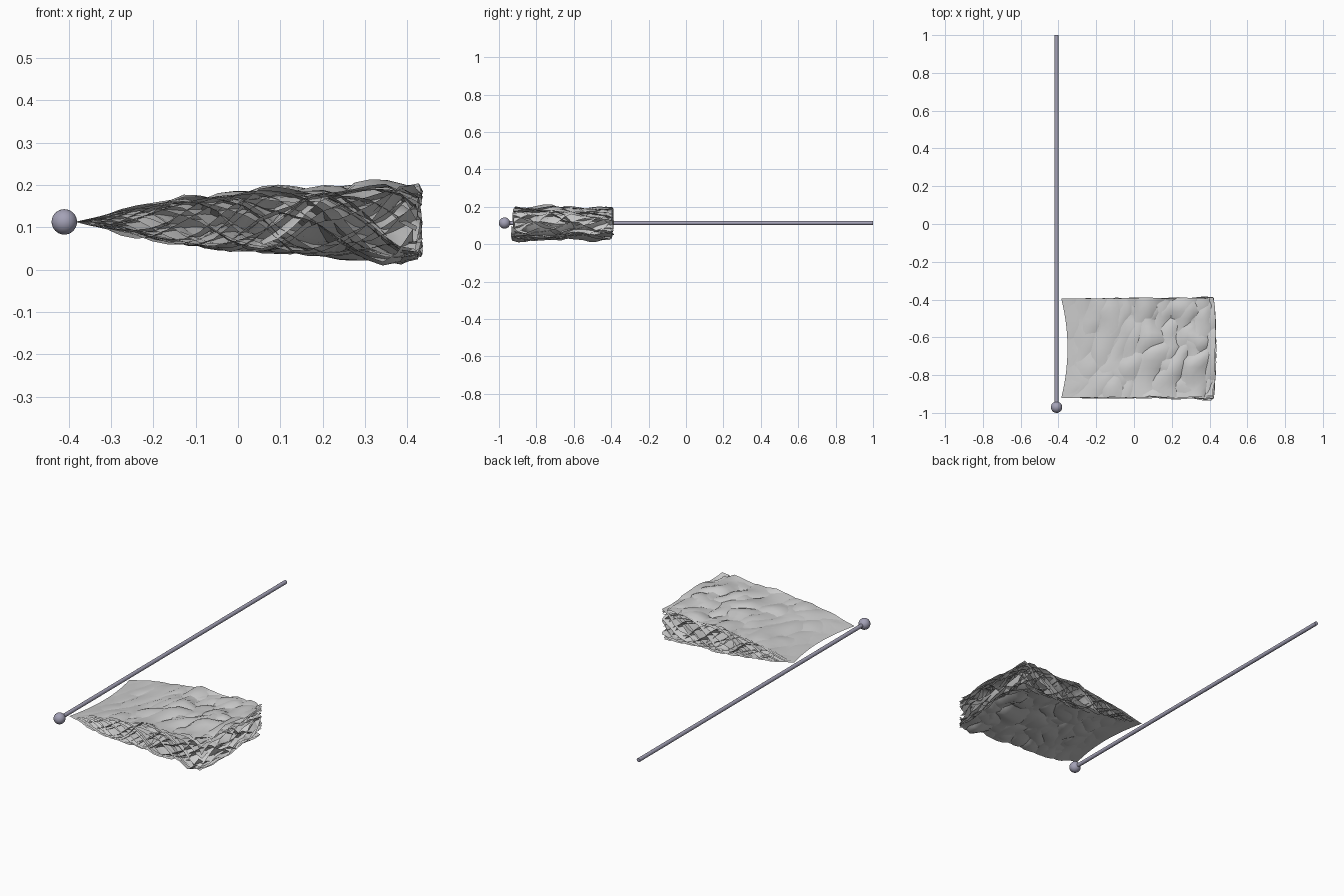
import bpy, bmesh, math
from mathutils import Vector, noise

if "Cube" in bpy.data.objects:
    bpy.data.objects.remove(bpy.data.objects["Cube"])

POLE_X, MID_Z = -0.41, 0.113
X0, X1, Y0, Y1 = -0.385, 0.425, -0.92, -0.395
LAYERS, NX, NY = 16, 22, 14


def envelope(u):
    # half height of the flutter, growing away from the pole
    pts = [(0, 0), (0.12, 0.024), (0.25, 0.048), (0.45, 0.07), (0.75, 0.08), (0.95, 0.095), (1, 0.085)]
    for (a, p), (b, q) in zip(pts, pts[1:]):
        if u <= b:
            return p + (q - p) * (u - a) / (b - a)
    return pts[-1][1]


def wave_point(u, v, k):
    phase = 2 * math.pi * k / LAYERS
    bow = 1 - (2 * v - 1) ** 2
    seed = Vector((u * 5, v * 4, k * 7.31))
    n = noise.noise(seed)
    m = noise.noise(seed + Vector((31.7, 12.1, 5.5)))
    # wave crests lean slightly across the cloth
    h = math.sin(2 * math.pi * (1.3 * u - 0.28 * v) - phase + 0.9 * n)
    x = X0 + (X1 - X0) * u + bow * (0.033 * (1 - u) ** 3 + 0.012 * u) - 0.02 * u * abs(m)
    y = Y0 + (Y1 - Y0) * v + 0.022 * u * m
    z = MID_Z + envelope(u) * (0.88 * h + 0.4 * m)
    return Vector((x, y, max(0.0, min(0.213, z))))


def smooth(obj):
    for p in obj.data.polygons:
        p.use_smooth = True


# Flag: stacked fluttering sheets, all sharing the edge by the pole
for k in range(LAYERS):
    bm = bmesh.new()
    grid = [[bm.verts.new(wave_point(i / NX, j / NY, k)) for j in range(NY + 1)]
            for i in range(NX + 1)]
    for i in range(NX):
        for j in range(NY):
            bm.faces.new((grid[i][j], grid[i + 1][j], grid[i + 1][j + 1], grid[i][j + 1]))
    me = bpy.data.meshes.new(f"flag_sheet_{k + 1:02d}")
    bm.to_mesh(me)
    bm.free()
    sheet = bpy.data.objects.new(me.name, me)
    bpy.context.collection.objects.link(sheet)
    smooth(sheet)

# Pole lying along y
bpy.ops.mesh.primitive_cylinder_add(vertices=24, radius=0.0105, depth=1.96,
                                    location=(POLE_X, 0.02, MID_Z),
                                    rotation=(math.pi / 2, 0, 0))
pole = bpy.context.object
pole.name = "pole"
bpy.ops.object.shade_smooth_by_angle()

# Ball finial at the front end
bpy.ops.mesh.primitive_uv_sphere_add(segments=32, ring_count=16, radius=0.03,
                                     location=(POLE_X, -0.97, MID_Z))
ball = bpy.context.object
ball.name = "finial_ball"
smooth(ball)

# Bluish grey metal
metal = bpy.data.materials.new("pole_metal")
metal.diffuse_color = (0.37, 0.36, 0.47, 1)
metal.use_nodes = True
metal.node_tree.nodes["Principled BSDF"].inputs["Base Color"].default_value = metal.diffuse_color
for o in (pole, ball):
    o.data.materials.append(metal)
